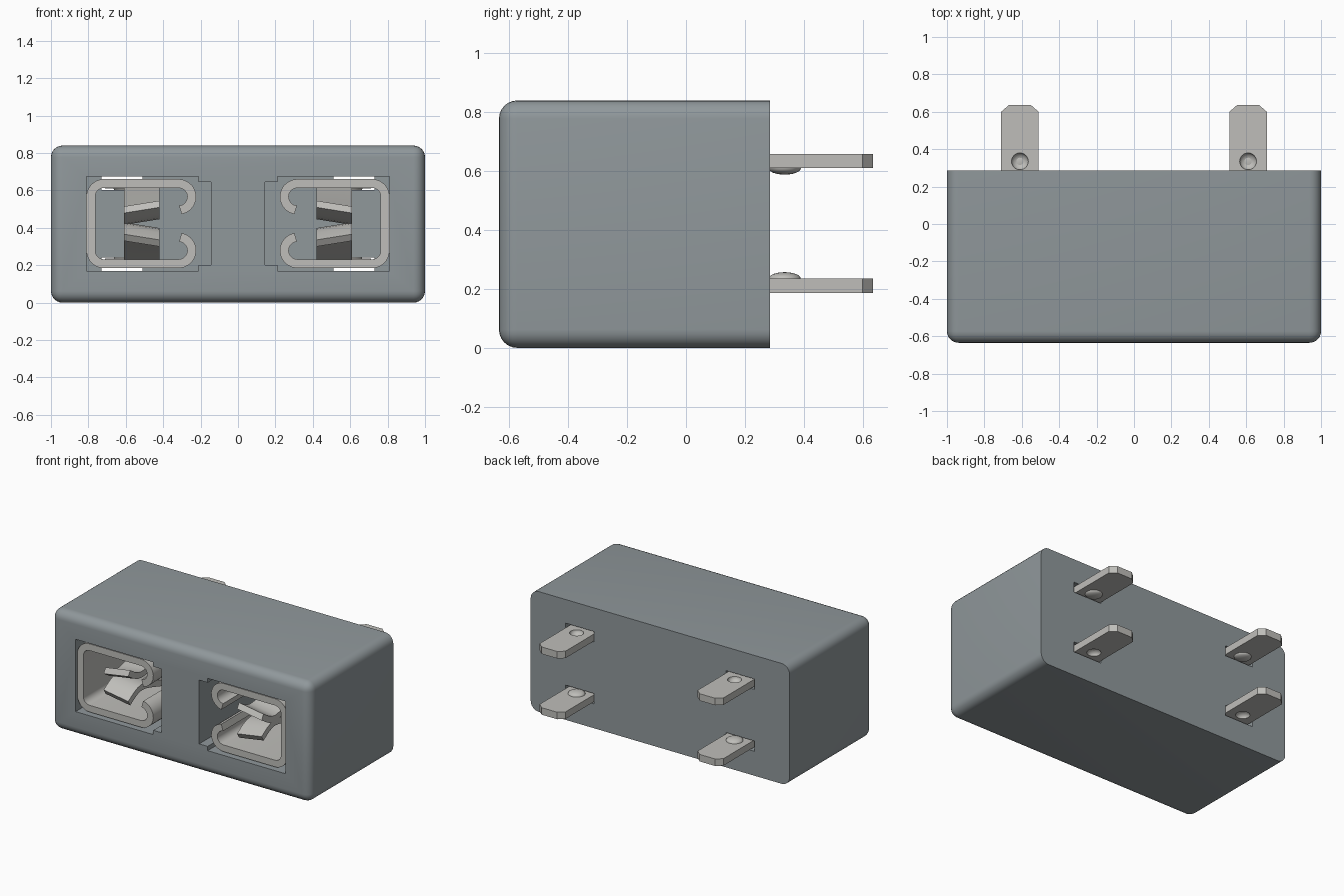
import bpy, bmesh, math
from mathutils import Vector

if "Cube" in bpy.data.objects:
    bpy.data.objects.remove(bpy.data.objects["Cube"])

ZC = 0.4225   # height of the symmetry plane
THICK = 0.047  # sheet metal thickness


def material(name, rgb):
    m = bpy.data.materials.new(name)
    m.use_nodes = True
    m.diffuse_color = (*rgb, 1)
    m.node_tree.nodes["Principled BSDF"].inputs["Base Color"].default_value = (*rgb, 1)
    return m


PLASTIC = material("grey plastic", (0.28, 0.315, 0.33))
METAL = material("light metal", (0.52, 0.515, 0.49))


def finish(bm, name, mat):
    bmesh.ops.recalc_face_normals(bm, faces=bm.faces)
    me = bpy.data.meshes.new(name)
    bm.to_mesh(me)
    bm.free()
    me.materials.append(mat)
    ob = bpy.data.objects.new(name, me)
    bpy.context.collection.objects.link(ob)
    smooth(ob)
    return ob


def smooth(ob):
    ob.data.shade_smooth()
    ob.data.set_sharp_from_angle(angle=math.radians(35))


def prism(name, pts, lo, hi, axis, mat, warp=None):
    """Extrude a 2D outline along the given axis."""
    def place(a, b, c):
        p = Vector({"x": (c, a, b), "y": (a, c, b), "z": (a, b, c)}[axis])
        return warp(p) if warp else p
    bm = bmesh.new()
    low = [bm.verts.new(place(a, b, lo)) for a, b in pts]
    high = [bm.verts.new(place(a, b, hi)) for a, b in pts]
    bm.faces.new(low)
    bm.faces.new(high)
    for i in range(len(pts)):
        j = (i + 1) % len(pts)
        bm.faces.new((low[i], low[j], high[j], high[i]))
    return finish(bm, name, mat)


def ribbon(path, thick):
    """Outline of a strip of constant thickness along a 2D path."""
    path = [Vector(p) for p in path]
    left, right = [], []
    for i, p in enumerate(path):
        a = (p - path[i - 1]).normalized() if i else None
        b = (path[i + 1] - p).normalized() if i < len(path) - 1 else None
        t = ((a or b) + (b or a)).normalized()
        n = Vector((-t.y, t.x)) * thick / 2 / t.dot(a or b)
        left.append(p + n)
        right.append(p - n)
    return left + right[::-1]


def arc(cx, cz, r, a0, a1, n=10):
    angles = [math.radians(a0 + (a1 - a0) * i / n) for i in range(n + 1)]
    return [(cx + r * math.cos(a), cz + r * math.sin(a)) for a in angles]


def ellipsoid(name, loc, size, mat):
    bm = bmesh.new()
    bmesh.ops.create_uvsphere(bm, u_segments=24, v_segments=12, radius=1)
    bmesh.ops.scale(bm, vec=size, verts=bm.verts)
    bmesh.ops.translate(bm, vec=loc, verts=bm.verts)
    return finish(bm, name, mat)


def cut(ob, cutter):
    cutter.hide_render = True
    mod = ob.modifiers.new("cut", "BOOLEAN")
    mod.operation = "DIFFERENCE"
    mod.solver = "EXACT"
    mod.object = cutter
    bpy.context.view_layer.update()
    ev = ob.evaluated_get(bpy.context.evaluated_depsgraph_get())
    me = bpy.data.meshes.new_from_object(ev)
    ob.modifiers.clear()
    ob.data = me
    bpy.data.objects.remove(cutter)
    smooth(ob)


# Housing: block with every edge rounded except the back rim
bm = bmesh.new()
bmesh.ops.create_cube(bm, size=1)
bmesh.ops.scale(bm, vec=(2, 0.92, 0.84), verts=bm.verts)
bmesh.ops.translate(bm, vec=(0, -0.175, 0.42), verts=bm.verts)
edges = [e for e in bm.edges if min(v.co.y for v in e.verts) < 0]
bmesh.ops.bevel(bm, geom=edges, offset=0.062, segments=6, profile=0.5, affect="EDGES")
housing = finish(bm, "housing", PLASTIC)

# Stepped socket outline and sheet metal paths, for the +x side
socket = [(0.81, 0.17), (0.81, 0.675), (0.21, 0.675), (0.21, 0.645),
          (0.145, 0.645), (0.145, 0.2), (0.21, 0.2), (0.21, 0.17)]
half = arc(0.318, 0.566, 0.071, 262, 90) + arc(0.7165, 0.567, 0.07, 90, 0)
sleeve = half + [(x, 2 * ZC - z) for x, z in reversed(half)]
tongue = [(-0.60, 0.512), (-0.54, 0.475), (-0.50, 0.458), (-0.46, 0.452),
          (-0.41, 0.458), (-0.34, 0.478), (0.02, 0.60), (0.10, 0.63)]
blade = [(0.51, 0.1), (0.51, 0.60), (0.55, 0.635), (0.67, 0.635),
         (0.71, 0.60), (0.71, 0.1)]

for s, side in ((1, "left"), (-1, "right")):
    def mirrored(pts):
        return [(s * a, b) for a, b in pts]

    cut(housing, prism("socket_cutter", mirrored(socket), -0.8, 0.2, "y", PLASTIC))
    prism(side + "_contact_sleeve", mirrored(ribbon(sleeve, THICK)), -0.615, 0.15, "y", METAL)

    for f, level in ((1, "upper"), (-1, "lower")):
        name = side + "_" + level

        # Slot through the back wall
        zs = (ZC + f * 0.18, ZC + f * 0.2525)
        slot = [(0.51, zs[0]), (0.73, zs[0]), (0.73, zs[1]), (0.51, zs[1])]
        cut(housing, prism("slot_cutter", mirrored(slot), 0.15, 0.4, "y", PLASTIC))

        # Bent spring tongue, tilted towards its front tip
        def tilt(p):
            k = 0.16 * min(1, max(0, (0.1 - p.y) / 0.55))
            z = p.z - k * (p.x - 0.515)
            return Vector((s * p.x, p.y, ZC + f * (z - ZC)))
        prism(name + "_spring_tongue", ribbon(tongue, 0.042), 0.42, 0.61, "x", METAL, tilt)

        # Blade terminal with a pressed dimple
        inner, outer = ZC + f * 0.1875, ZC + f * 0.2365
        tab = prism(name + "_blade", mirrored(blade), min(inner, outer),
                    max(inner, outer), "z", METAL)
        x = s * 0.61
        cut(tab, ellipsoid("dimple_cutter", (x, 0.335, outer), (0.045, 0.045, 0.032), METAL))
        ellipsoid(name + "_blade_bump", (x, 0.335, inner), (0.055, 0.055, 0.022), METAL)
